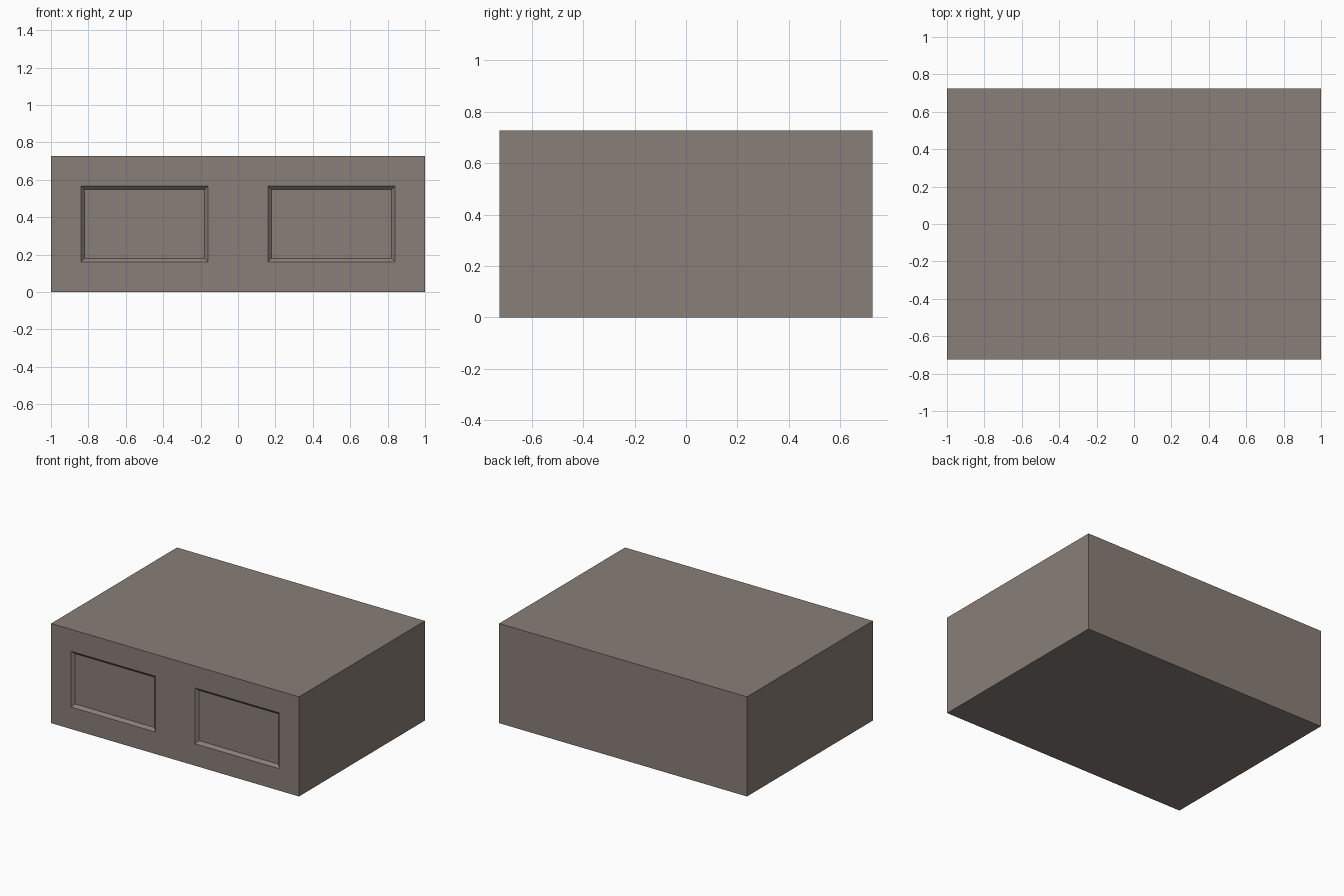
import bpy, bmesh

if "Cube" in bpy.data.objects:
    bpy.data.objects.remove(bpy.data.objects["Cube"])

WIDTH, DEPTH, HEIGHT = 2.0, 1.45, 0.727
BORDER, BEVEL, RECESS = 0.16, 0.02, 0.02

bm = bmesh.new()

# Solid block standing on the ground
bmesh.ops.create_cube(bm, size=1)
bmesh.ops.scale(bm, vec=(WIDTH, DEPTH, HEIGHT), verts=bm.verts)
bmesh.ops.translate(bm, vec=(0, 0, HEIGHT / 2), verts=bm.verts)

# Split down the middle so the front has two halves
bmesh.ops.bisect_plane(bm, geom=bm.verts[:] + bm.edges[:] + bm.faces[:],
                       plane_co=(0, 0, 0), plane_no=(1, 0, 0))
bm.normal_update()

# Flat border, then a sloped step down into each recessed panel
panels = [f for f in bm.faces if f.normal.y < -0.9]
bmesh.ops.inset_individual(bm, faces=panels, thickness=BORDER, use_even_offset=True)
bmesh.ops.inset_individual(bm, faces=panels, thickness=BEVEL, depth=-RECESS,
                           use_even_offset=True)

mesh = bpy.data.meshes.new("panelled_block")
bm.to_mesh(mesh)
bm.free()
block = bpy.data.objects.new("panelled_block", mesh)
bpy.context.collection.objects.link(block)

# Warm grey-brown finish
finish = bpy.data.materials.new("warm_grey")
finish.diffuse_color = (0.25, 0.21, 0.185, 1)
finish.use_nodes = True
finish.node_tree.nodes["Principled BSDF"].inputs["Base Color"].default_value = finish.diffuse_color
mesh.materials.append(finish)
